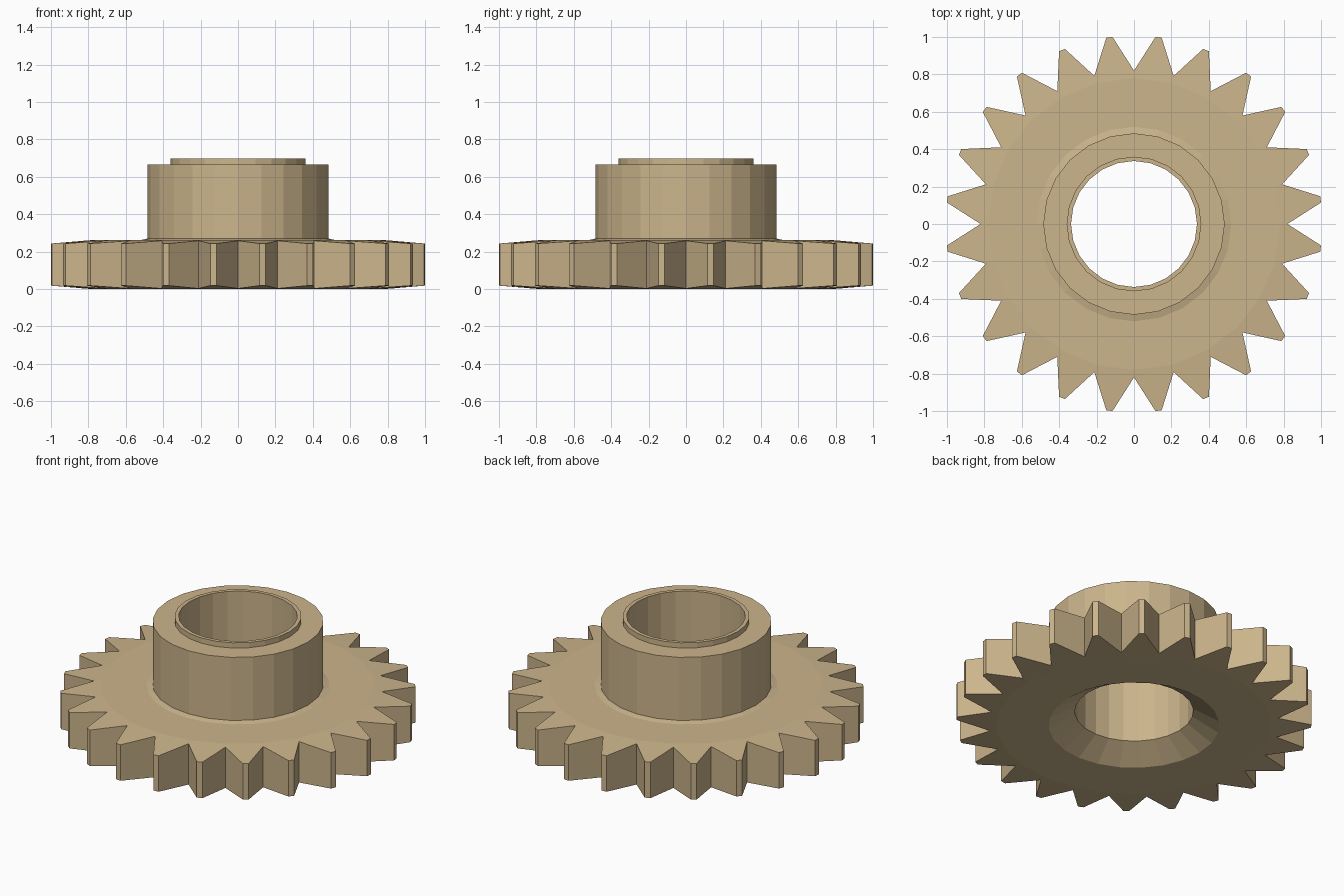
import bpy, bmesh
from math import sin, cos, radians

if "Cube" in bpy.data.objects:
    bpy.data.objects.remove(bpy.data.objects["Cube"])

N = 24
STEP = 360 / N
H = 0.262          # thickness of the toothed disc
R_CHAMFER = 0.78   # where the teeth begin to slope
DROP = 0.018       # slope at the tooth tips
# tooth outline: (radius, angle within one pitch)
TOOTH = [(0.82, 0), (0.984, 5.9), (1.0065, 6.55), (1.0065, 8.45), (0.984, 9.1)]
AXIS0 = R_CHAMFER * cos(radians(STEP / 2))

bm = bmesh.new()


def polar(r, deg, z):
    a = radians(deg)
    return bm.verts.new((r * cos(a), r * sin(a), z))


def ring(r, z):
    return [polar(r, k * STEP, z) for k in range(N)]


def tooth_ring(top):
    # each tooth face lies in one sloping plane
    verts = []
    for k in range(N):
        for r, a in TOOTH:
            d = r * cos(radians(a - STEP / 2))
            s = DROP * (d - AXIS0) / (1.0 - AXIS0)
            verts.append(polar(r, k * STEP + a, H - s if top else s))
    return verts


def bridge(a, b):
    n = len(a)
    for i in range(n):
        j = (i + 1) % n
        bm.faces.new((a[i], a[j], b[j], b[i]))


def cap_teeth(inner, outer):
    m = len(TOOTH)
    for k in range(N):
        j = (k + 1) % N
        bm.faces.new((inner[k], outer[k * m], outer[j * m], inner[j]))
        bm.faces.new(outer[k * m:k * m + m] + [outer[j * m]])


# toothed rim
top_in, bot_in = ring(R_CHAMFER, H), ring(R_CHAMFER, 0)
top_out, bot_out = tooth_ring(True), tooth_ring(False)
cap_teeth(top_in, top_out)
cap_teeth(bot_in, bot_out)
bridge(bot_out, top_out)

# hub, collar, bore and countersink as one revolved profile
profile = [(0.52, H), (0.485, 0.27), (0.485, 0.665), (0.36, 0.665),
           (0.36, 0.698), (0.337, 0.698), (0.337, 0.09), (0.485, 0)]
prev = top_in
for r, z in profile:
    cur = ring(r, z)
    bridge(prev, cur)
    prev = cur
bridge(prev, bot_in)

bmesh.ops.recalc_face_normals(bm, faces=bm.faces)
mesh = bpy.data.meshes.new("gear_wheel")
bm.to_mesh(mesh)
bm.free()

gear = bpy.data.objects.new("gear_wheel", mesh)
bpy.context.collection.objects.link(gear)
mat = bpy.data.materials.new("tan")
mat.diffuse_color = (0.6, 0.46, 0.26, 1)
mat.use_nodes = True
mat.node_tree.nodes["Principled BSDF"].inputs["Base Color"].default_value = mat.diffuse_color
mesh.materials.append(mat)
